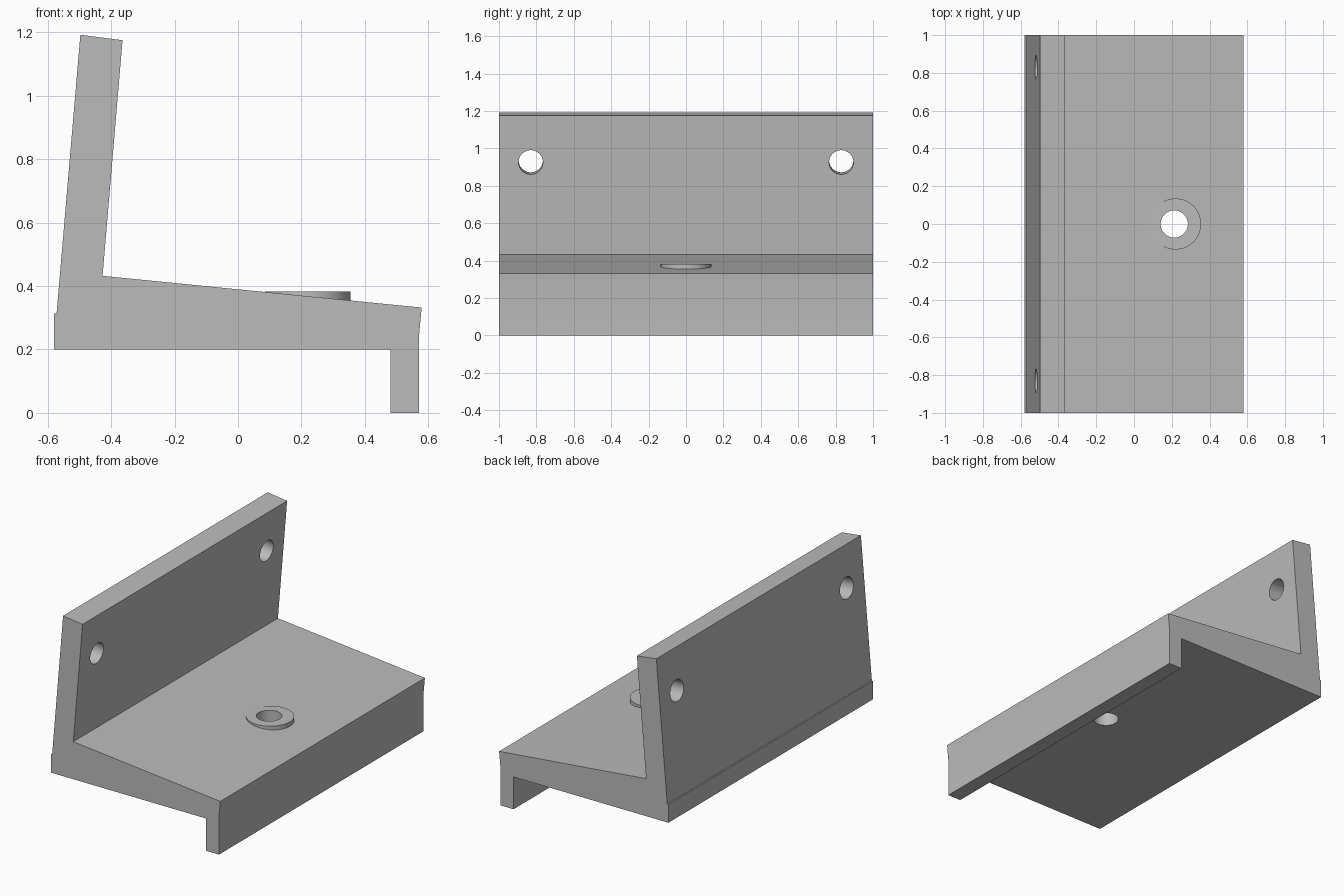
import bpy
import bmesh
import math
from mathutils import Vector

if "Cube" in bpy.data.objects:
    bpy.data.objects.remove(bpy.data.objects["Cube"], do_unlink=True)

grey = bpy.data.materials.new("light grey")
grey.use_nodes = True
grey.diffuse_color = (0.5, 0.5, 0.5, 1)
grey.node_tree.nodes["Principled BSDF"].inputs["Base Color"].default_value = (0.5, 0.5, 0.5, 1)


def add_cylinder(name, centre, radius, depth, axis=(0, 0, 1)):
    bpy.ops.mesh.primitive_cylinder_add(vertices=64, radius=radius, depth=depth, location=centre)
    obj = bpy.context.object
    obj.name = name
    obj.rotation_euler = Vector(axis).to_track_quat('Z', 'Y').to_euler()
    obj.data.materials.append(grey)
    return obj


def combine(target, tool, operation):
    mod = target.modifiers.new(tool.name, 'BOOLEAN')
    mod.object = tool
    mod.operation = operation
    mod.solver = 'EXACT'
    tool.hide_render = True
    bpy.context.view_layer.objects.active = target
    bpy.ops.object.modifier_apply(modifier=mod.name)
    bpy.data.objects.remove(tool, do_unlink=True)


# Bracket body: side profile extruded along y
profile = [(-0.58, 0.2), (0.48, 0.2), (0.48, 0), (0.57, 0), (0.57, 0.235),
           (0.579, 0.332), (-0.427, 0.432), (-0.364, 1.175),
           (-0.497, 1.192), (-0.572, 0.313), (-0.58, 0.313)]
bm = bmesh.new()
face = bm.faces.new([bm.verts.new((x, -1, z)) for x, z in profile])
side = bmesh.ops.extrude_face_region(bm, geom=[face])["geom"]
bmesh.ops.translate(bm, vec=(0, 2, 0), verts=[v for v in side if isinstance(v, bmesh.types.BMVert)])
bmesh.ops.recalc_face_normals(bm, faces=bm.faces)
mesh = bpy.data.meshes.new("bracket")
bm.to_mesh(mesh)
bm.free()
bracket = bpy.data.objects.new("bracket", mesh)
bpy.context.collection.objects.link(bracket)
mesh.materials.append(grey)

# Level round boss on the sloping shelf, with a hole straight through
combine(bracket, add_cylinder("boss", (0.22, 0, 0.332), 0.135, 0.1), 'UNION')
combine(bracket, add_cylinder("shelf_hole", (0.213, 0, 0.3), 0.072, 0.6), 'DIFFERENCE')

# Two holes square to the leaning back plate
for y in (-0.83, 0.83):
    combine(bracket, add_cylinder("wall_hole", (-0.452, y, 0.931), 0.065, 0.4, (1, 0, -0.085)), 'DIFFERENCE')

bpy.ops.object.select_all(action='DESELECT')
bracket.select_set(True)
bpy.context.view_layer.objects.active = bracket
bpy.ops.object.shade_smooth_by_angle(angle=math.radians(4))
for edge in bracket.data.edges:
    edge.use_edge_sharp = False
bpy.ops.object.shade_smooth_by_angle(angle=math.radians(5.7))
